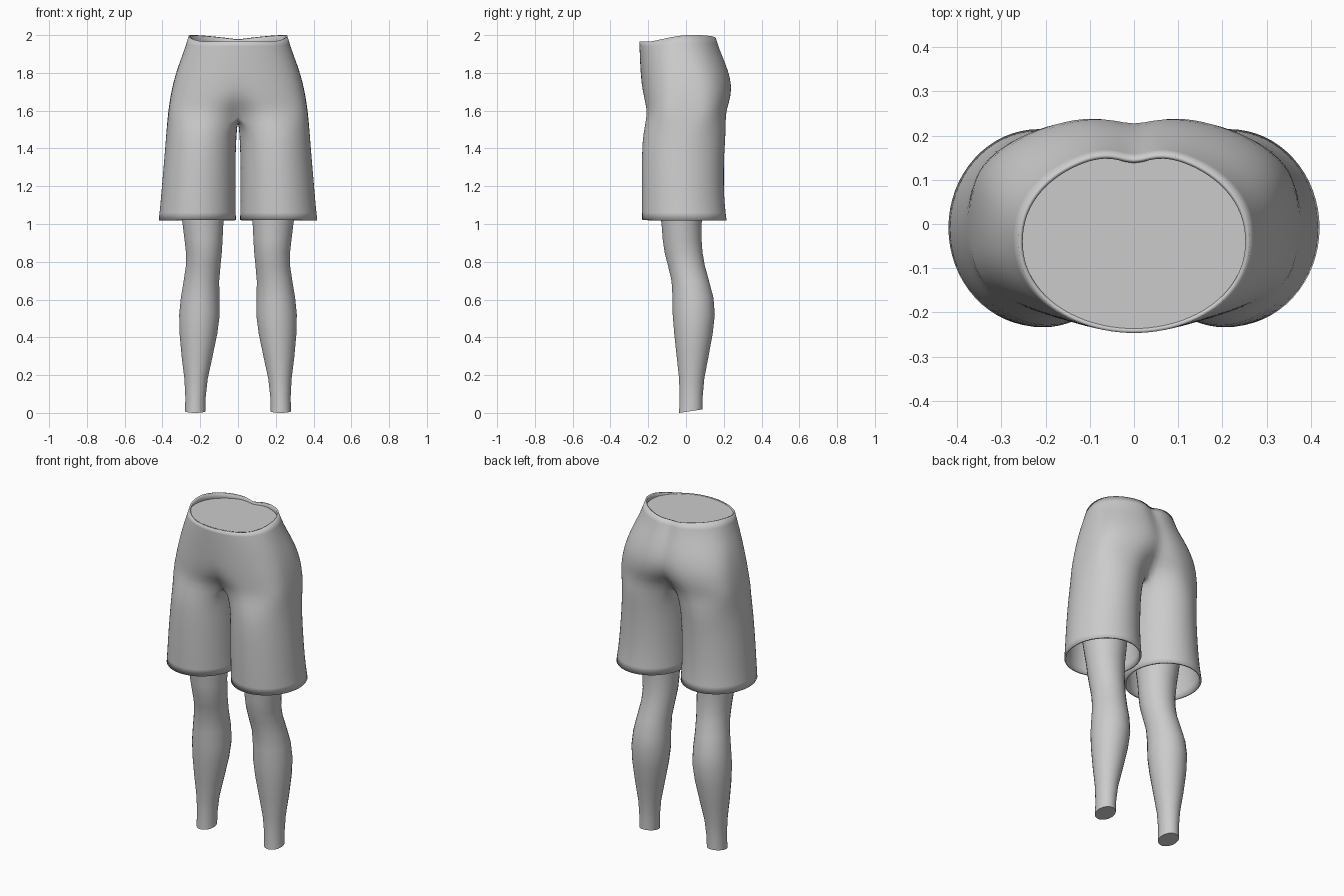
import bpy, math

if "Cube" in bpy.data.objects:
    bpy.data.objects.remove(bpy.data.objects["Cube"])

grey = bpy.data.materials.new("plain grey")
grey.diffuse_color = (0.6, 0.6, 0.6, 1)
grey.use_nodes = True
grey.node_tree.nodes["Principled BSDF"].inputs["Base Color"].default_value = grey.diffuse_color


def make(name, verts, faces, mirror=True, subdivide=False, thickness=0):
    mesh = bpy.data.meshes.new(name)
    mesh.from_pydata(verts, [], faces)
    mesh.materials.append(grey)
    obj = bpy.data.objects.new(name, mesh)
    bpy.context.collection.objects.link(obj)
    bpy.ops.object.select_all(action='DESELECT')
    obj.select_set(True)
    bpy.context.view_layer.objects.active = obj
    bpy.ops.object.shade_smooth_by_angle(angle=math.radians(45))
    if mirror:
        obj.modifiers.new("mirror", 'MIRROR')
    if subdivide:
        sub = obj.modifiers.new("subdivide", 'SUBSURF')
        sub.levels = sub.render_levels = 1
    if thickness:
        sol = obj.modifiers.new("cloth thickness", 'SOLIDIFY')
        sol.thickness = thickness
        sol.offset = -1
    return obj


N, M = 32, 24   # points round a leg, steps round half the torso


def torso_ring(z, w, front, back, q, cleft_f, cleft_b, reach):
    """Half outline of the torso, from front centre round the side to the back."""
    pts = []
    yc = (front + back) / 2
    d = (back - front) / 2
    for i in range(M + 1):
        a = math.radians(-90 + 180 * i / M)
        x = max(0, w * math.cos(a)) if 0 < i < M else 0
        s = math.sin(a)
        y = yc + d * math.copysign(abs(s) ** q, s)
        dent = max(0, 1 - x / reach) ** 2
        y += dent * (cleft_f if s < 0 else -cleft_b)
        pts.append((x, y, z))
    return pts


def leg_ring(z, x0, x1, y0, y1, n=N, tilt=0):
    """Closed oval outline of one leg."""
    pts = []
    for i in range(n):
        a = math.radians(-135 + 360 * i / n)
        x = (x0 + x1) / 2 + (x1 - x0) / 2 * math.cos(a)
        y = (y0 + y1) / 2 + (y1 - y0) / 2 * math.sin(a)
        pts.append((x, y, z + tilt * (y - y0)))
    return pts


def bridge(u, v, count, total=None):
    """Quads between the ring starting at u and the one below it at v."""
    t = total or count + 1
    return [(u + i, v + i, v + (i + 1) % t, u + (i + 1) % t) for i in range(count)]


# Shorts: torso rings from waist to crotch
torso = [torso_ring(*r) for r in (
    (1.965, .262, -.247, .168, .95, 0, .025, .10),
    (1.92, .285, -.246, .188, .90, 0, .022, .10),
    (1.85, .312, -.243, .218, .82, 0, .020, .12),
    (1.78, .335, -.239, .242, .75, 0, .020, .12),
    (1.71, .352, -.235, .252, .68, .004, .024, .14),
    (1.64, .364, -.228, .243, .62, .025, .05, .17),
    (1.58, .372, -.222, .227, .56, .085, .11, .20))]

# Waist edge rises at the sides and dips a little at the back
waist = []
for i, (x, y, z) in enumerate(torso[0]):
    t = i / M
    if t < .6:
        k = max(0, (t - .2) / .4)
        z += .036 * k * k * (3 - 2 * k)
    else:
        z += .036 - .024 * ((t - .6) / .4) ** 2
    waist.append((x, y, z))
torso[0] = waist

verts, faces = [], []
for ring in torso:
    start = len(verts)
    verts += ring
    if start:
        faces += bridge(start - M - 1, start, M)

# Crotch seam closes the last torso ring into a leg opening
crotch = len(verts) - M - 1
back_y, front_y = torso[-1][-1][1], torso[-1][0][1]
for i in range(1, N - M):
    k = i / (N - M)
    verts.append((0, back_y + (front_y - back_y) * k, 1.58 - .03 * math.sin(math.pi * k)))

# Shorts: trouser legs
upper = crotch
for r in ((1.49, .006, .380, -.227, .213), (1.38, .012, .388, -.235, .202),
          (1.20, .013, .404, -.235, .200), (1.10, .012, .412, -.234, .206),
          (1.02, .010, .421, -.233, .216)):
    start = len(verts)
    verts += leg_ring(*r)
    faces += bridge(upper, start, N, N)
    upper = start
make("shorts", verts, faces, subdivide=True, thickness=.01)

# Flat top of the body inside the waistband
half = [(x * .985, -.04 + (y + .04) * .985, 1.964) for x, y, z in waist]
outline = half + [(-x, y, z) for x, y, z in reversed(half[1:-1])]
make("waist_cap", outline, [tuple(range(len(outline)))], mirror=False)

# Bare legs, from inside the shorts down to the closed ankle
L = 28
verts, faces = [], []
for r in ((1.45, .05, .34, -.18, .15), (1.20, .06, .32, -.16, .11),
          (1.00, .077, .294, -.13, .083), (.92, .081, .284, -.124, .083),
          (.85, .085, .276, -.114, .088), (.78, .092, .276, -.096, .100),
          (.70, .099, .288, -.077, .122), (.61, .098, .303, -.072, .146),
          (.52, .096, .312, -.071, .153), (.42, .109, .310, -.063, .142),
          (.30, .134, .299, -.050, .120), (.18, .160, .284, -.037, .097),
          (.08, .171, .279, -.034, .088), (0, .172, .281, -.037, .087)):
    start = len(verts)
    verts += leg_ring(*r, n=L, tilt=.15 if r[0] == 0 else 0)
    if start:
        faces += bridge(start - L, start, L, L)
faces.append(tuple(range(L)))
faces.append(tuple(reversed(range(len(verts) - L, len(verts)))))
make("legs", verts, faces)
